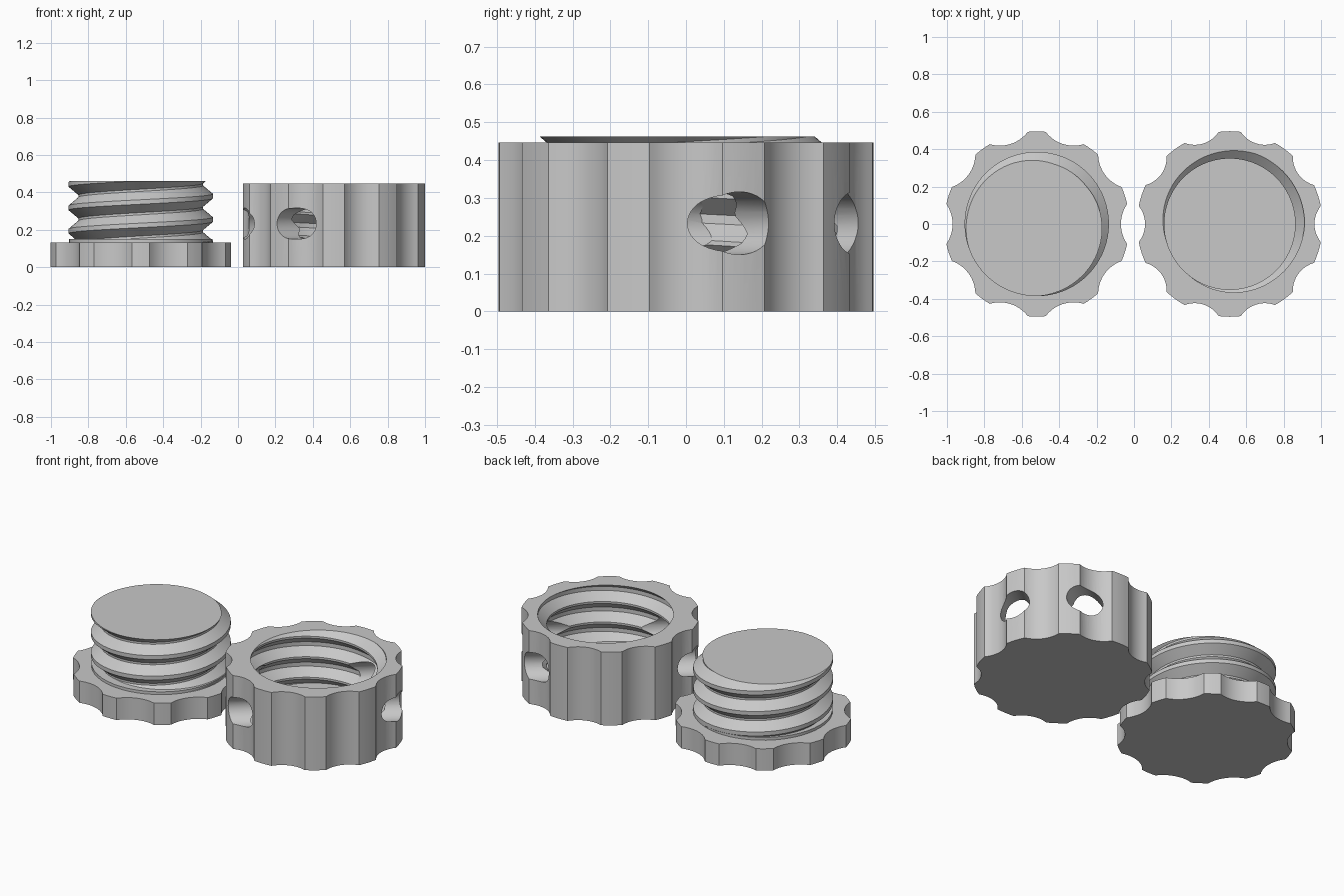
import bpy, bmesh, math
from mathutils import Matrix

cube = bpy.data.objects.get("Cube")
if cube:
    bpy.data.objects.remove(cube, do_unlink=True)

PITCH = 0.125
LOBES = 10
SEGMENTS = 72

grey = bpy.data.materials.new("plain grey")
grey.use_nodes = True
colour = (0.58, 0.58, 0.58, 1)
grey.diffuse_color = colour
grey.node_tree.nodes["Principled BSDF"].inputs["Base Color"].default_value = colour


def finish(name, bm, x):
    """Turn a bmesh into a named object standing at the given x."""
    bmesh.ops.recalc_face_normals(bm, faces=bm.faces)
    mesh = bpy.data.meshes.new(name)
    bm.to_mesh(mesh)
    bm.free()
    mesh.materials.append(grey)
    obj = bpy.data.objects.new(name, mesh)
    obj.location.x = x
    bpy.context.collection.objects.link(obj)
    return obj


def grip(height, radius, half_deg, depth):
    """Prism with ten rounded lobes and concave scallops between them."""
    bm = bmesh.new()
    step = 2 * math.pi / LOBES
    half = math.radians(half_deg)
    chord_x, chord_y = radius * math.cos(half), radius * math.sin(half)
    sag = chord_x - (radius - depth)
    arc_r = (chord_y ** 2 + sag ** 2) / (2 * sag)
    spread = math.asin(chord_y / arc_r)
    centre = radius - depth + arc_r
    ring = []
    for k in range(LOBES):
        turn = Matrix.Rotation(k * step, 3, "Z")
        points = []
        for i in range(11):
            a = spread * (i / 5 - 1)
            points.append((centre - arc_r * math.cos(a), arc_r * math.sin(a), 0))
        for i in range(1, 4):
            a = half + (step - 2 * half) * i / 4
            points.append((radius * math.cos(a), radius * math.sin(a), 0))
        for p in points:
            v = bm.verts.new(p)
            v.co = turn @ v.co
            ring.append(v)
    face = bm.faces.new(ring)
    top = bmesh.ops.extrude_face_region(bm, geom=[face])["geom"]
    verts = [g for g in top if isinstance(g, bmesh.types.BMVert)]
    bmesh.ops.translate(bm, verts=verts, vec=(0, 0, height))
    return bm


def thread(root, crest, crest_z, low, high):
    """Solid right-handed thread, cut flat at both ends."""
    bm = bmesh.new()
    flat = 0.012
    profile = [(crest, -flat), (crest, flat),
               (root, PITCH / 2 - flat / 2), (root, PITCH / 2 + flat / 2)]
    columns = []
    for i in range(SEGMENTS + 1):
        a = 2 * math.pi * i / SEGMENTS
        start = crest_z - 5 * PITCH + PITCH * i / SEGMENTS
        columns.append([bm.verts.new((r * math.cos(a), r * math.sin(a), start + t * PITCH + dz))
                        for t in range(9) for r, dz in profile])
    for left, right in zip(columns, columns[1:]):
        for j in range(len(left) - 1):
            bm.faces.new((left[j], right[j], right[j + 1], left[j + 1]))
    bmesh.ops.remove_doubles(bm, verts=bm.verts, dist=1e-5)
    for z, side in ((low, -1), (high, 1)):
        geom = bm.verts[:] + bm.edges[:] + bm.faces[:]
        bmesh.ops.bisect_plane(bm, geom=geom, dist=1e-6, plane_co=(0, 0, z),
                               plane_no=(0, 0, side), clear_outer=True)
    bmesh.ops.holes_fill(bm, edges=[e for e in bm.edges if e.is_boundary], sides=0)
    return bm


def cylinder(radius, depth, matrix):
    bm = bmesh.new()
    bmesh.ops.create_cone(bm, cap_ends=True, segments=48, radius1=radius,
                          radius2=radius, depth=depth, matrix=matrix)
    return bm


def cut(target, cutter):
    """Subtract a cutter and discard it."""
    mod = target.modifiers.new("cut", "BOOLEAN")
    mod.operation = "DIFFERENCE"
    mod.solver = "EXACT"
    mod.object = cutter
    cutter.hide_render = True
    bpy.context.view_layer.objects.active = target
    bpy.ops.object.modifier_apply(modifier=mod.name)
    bpy.data.objects.remove(cutter, do_unlink=True)


# Screw cap: scalloped head, short collar and threaded plug
SCREW_X, NUT_X = -0.52, 0.512
head = finish("screw_head", grip(0.133, 0.495, 12.5, 0.045), SCREW_X)
collar = finish("screw_collar", cylinder(0.384, 0.04, Matrix.Translation((0, 0, 0.13))), SCREW_X)
plug = finish("screw_thread", thread(0.333, 0.386, 0.38, 0.12, 0.462), SCREW_X)

# Threaded cup with a closed floor
cup = finish("threaded_cup", grip(0.447, 0.496, 11.2, 0.043), NUT_X)
cut(cup, finish("bore_cutter", thread(0.35, 0.4, 0.435, 0.115, 0.5), NUT_X))

# Two parallel cross holes through the cup wall
for side in (-1, 1):
    place = (Matrix.Translation((0, 0, 0.233)) @ Matrix.Rotation(math.radians(40), 4, "Z")
             @ Matrix.Translation((0, side * 0.197, 0))
             @ Matrix.Diagonal((1, 1.1, 1, 1)) @ Matrix.Rotation(math.pi / 2, 4, "Y"))
    cut(cup, finish("hole_cutter", cylinder(0.083, 1.4, place), NUT_X))

# Smooth curved walls, keep edges crisp
for obj in (head, collar, plug, cup):
    bpy.ops.object.select_all(action="DESELECT")
    obj.select_set(True)
    bpy.context.view_layer.objects.active = obj
    bpy.ops.object.shade_smooth_by_angle(angle=math.radians(20))
